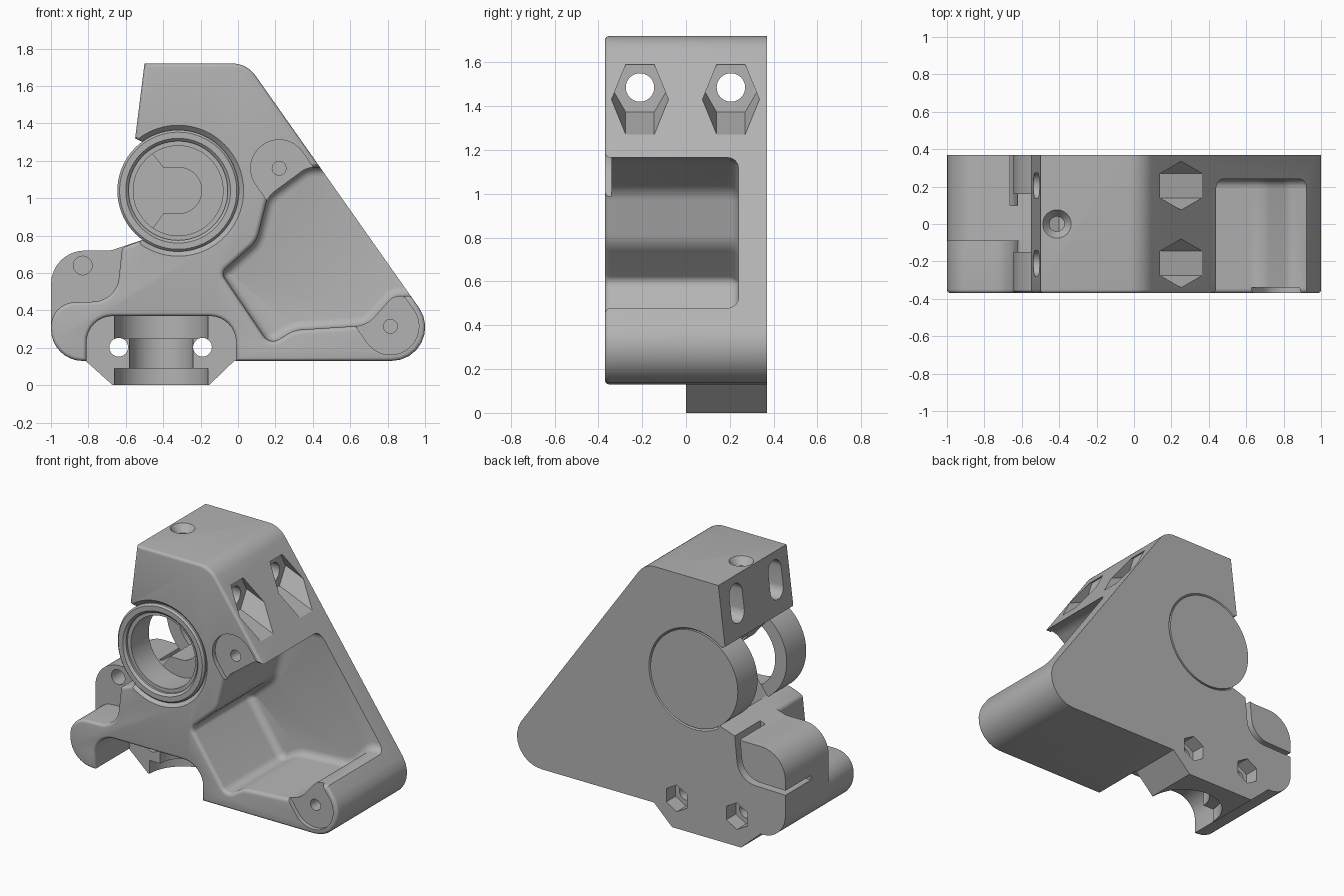
import bpy, bmesh, math
from mathutils import Vector

if "Cube" in bpy.data.objects:
    bpy.data.objects.remove(bpy.data.objects["Cube"])

grey = bpy.data.materials.new("grey_plastic")
grey.use_nodes = True
grey.diffuse_color = (0.45, 0.45, 0.45, 1)
grey.node_tree.nodes["Principled BSDF"].inputs["Base Color"].default_value = (0.45, 0.45, 0.45, 1)


def rounded(corners, steps=8):
    """Polygon from (u, v, radius) corners, each with a fillet."""
    out, n = [], len(corners)
    for i, (u, v, r) in enumerate(corners):
        p = Vector((u, v))
        if not r:
            out.append(p)
            continue
        a = (Vector(corners[i - 1][:2]) - p).normalized()
        b = (Vector(corners[(i + 1) % n][:2]) - p).normalized()
        half = a.angle(b) / 2
        c = p + (a + b).normalized() * r / math.sin(half)
        s, e = p + a * r / math.tan(half) - c, p + b * r / math.tan(half) - c
        start = math.atan2(s.y, s.x)
        turn = (math.atan2(e.y, e.x) - start + math.pi) % math.tau - math.pi
        for k in range(steps + 1):
            t = start + turn * k / steps
            out.append(c + r * Vector((math.cos(t), math.sin(t))))
    return out


def circle(u, v, r, n=64, phase=0.0):
    return [Vector((u + r * math.cos(phase + math.tau * i / n),
                    v + r * math.sin(phase + math.tau * i / n))) for i in range(n)]


def offset(pts, d):
    """Grow (d > 0) or shrink a polygon."""
    if not d:
        return pts
    n = len(pts)
    area = sum(pts[i - 1].x * pts[i].y - pts[i].x * pts[i - 1].y for i in range(n))
    sign = 1 if area > 0 else -1
    out = []
    for i, p in enumerate(pts):
        e1, e2 = (p - pts[i - 1]).normalized(), (pts[(i + 1) % n] - p).normalized()
        n1, n2 = Vector((e1.y, -e1.x)), Vector((e2.y, -e2.x))
        out.append(p + (n1 + n2) * (sign * d / max(0.4, 1 + n1.dot(n2))))
    return out


def prism(name, pts, layers, axis="y"):
    """Loft a polygon through layers of (depth, growth, shift)."""
    bm, rings = bmesh.new(), []
    for t, grow, *shift in layers:
        dv = shift[0] if shift else 0
        ring = []
        for p in offset(pts, grow):
            u, v = p.x, p.y + dv
            ring.append(bm.verts.new({"x": (t, u, v), "y": (u, t, v), "z": (u, v, t)}[axis]))
        rings.append(ring)
    for r1, r2 in zip(rings, rings[1:]):
        for i in range(len(pts)):
            bm.faces.new((r1[i - 1], r1[i], r2[i], r2[i - 1]))
    bm.faces.new(rings[0])
    bm.faces.new(rings[-1])
    bmesh.ops.recalc_face_normals(bm, faces=bm.faces)
    mesh = bpy.data.meshes.new(name)
    bm.to_mesh(mesh)
    bm.free()
    mesh.materials.append(grey)
    ob = bpy.data.objects.new(name, mesh)
    bpy.context.collection.objects.link(ob)
    return ob


def straight(a, b):
    return [(a, 0), (b, 0)]


def soften(y, r, grow, sign=1):
    """Quarter-round layers starting at the face y."""
    return [(y + r * (1 - math.cos(k * math.pi / 8)),
             sign * grow * (1 - math.sin(k * math.pi / 8))) for k in range(5)]


FRONT, BACK = -0.37, 0.37
BX, BZ = -0.32, 1.04          # bearing centre

# Main bracket body, front edge rounded
body = prism("bracket_body", rounded([
    (-0.5, 1.72, 0), (0.048, 1.72, 0.15), (1.168, 0.13, 0.18), (-1, 0.13, 0.17),
    (-1, 0.44, 0.13), (-0.65, 0.45, 0.14), (-0.62, 0.735, 0.03), (-0.5, 0.78, 0),
    (-0.4, 0.917, 0), (-0.195, 0.917, 0.123), (-0.195, 1.165, 0.123),
    (-0.4, 1.165, 0), (-0.51, 1.3, 0), (-0.55, 1.32, 0)]),
    soften(FRONT, 0.02, 0.02, -1) + [(BACK, 0)])


def combine(tool, operation):
    mod = body.modifiers.new(tool.name, "BOOLEAN")
    mod.operation, mod.solver, mod.object = operation, "EXACT", tool
    tool.hide_render = True
    bpy.context.view_layer.objects.active = body
    bpy.ops.object.modifier_apply(modifier=mod.name)
    bpy.data.objects.remove(tool)


def add(*args):
    combine(prism(*args), "UNION")


def cut(*args):
    combine(prism(*args), "DIFFERENCE")


# Bearing rings with a groove where they meet the body
boss = circle(BX, BZ, 0.325, 96)
cut("front_groove", boss, [(FRONT - 0.02, 0.04), (FRONT, 0.025), (FRONT + 0.025, 0)])
cut("back_groove", boss, [(BACK - 0.015, 0), (BACK, 0.012), (BACK + 0.02, 0.02)])
add("front_ring", boss, [(FRONT, -0.012), (FRONT + 0.012, 0), (-0.15, 0)])
add("back_disc", boss, [(0.16, 0), (BACK, 0)])
cut("bearing_mouth", circle(BX, BZ, 0.265, 96),
    [(FRONT - 0.02, 0.03), (FRONT, 0.015), (FRONT + 0.015, 0), (FRONT + 0.03, 0)])
cut("front_bore", circle(BX, BZ, 0.24, 96), straight(FRONT - 0.05, -0.15))
cut("back_bore", circle(BX, BZ, 0.24, 96), straight(0.15, 0.3))

# Side lobe with a thin slit behind it and a blind hole
add("side_lobe", rounded([(-1, 0.3, 0), (-1, 0.72, 0.18), (-0.68, 0.72, 0.1),
                          (-0.5, 0.78, 0), (-0.5, 0.3, 0)]), straight(-0.09, BACK))
curve = rounded([(-1.1, 0.438, 0), (-0.65, 0.448, 0.14), (-0.615, 0.82, 0)])
cut("lobe_slit", curve + [p + Vector((-0.035, 0.03)) for p in reversed(curve)],
    straight(0.1, 0.5))
cut("lobe_hole", circle(-0.83, 0.64, 0.05, 32), straight(-0.2, 0.12))

# Clamp block and the arch in front of it
add("clamp_block", rounded([(-0.82, 0.135, 0), (-0.67, 0, 0), (-0.155, 0, 0),
                            (-0.015, 0.135, 0), (-0.1, 0.2, 0), (-0.74, 0.2, 0)]),
    straight(0, BACK))
cut("clamp_arch", rounded([(-0.81, -0.1, 0), (-0.81, 0.37, 0.14),
                           (-0.01, 0.37, 0.14), (-0.01, -0.1, 0)]),
    [(FRONT - 0.02, 0.02)] + soften(FRONT, 0.02, 0.02) + [(0, 0)])
for r, low, high in ((0.25, -0.1, 0.09), (0.17, 0.05, 0.3), (0.25, 0.25, 0.37)):
    cut("stepped_bore", circle(-0.41, 0, r), straight(low, high), "z")
for x in (-0.638, -0.19):
    cut("clamp_screw_hole", circle(x, 0.203, 0.05, 32), straight(-0.1, 0.5))
    cut("clamp_nut_pocket", circle(x, 0.203, 0.09, 6, math.pi / 6), straight(0.27, 0.5))

# Large pocket, open to the sloping side
pocket = rounded([(0.9, 1.165, 0), (0.37, 1.165, 0.12), (0.16, 1.01, 0.12),
                  (0.1, 0.77, 0.15), (-0.09, 0.6, 0.04), (0.17, 0.215, 0.06),
                  (0.3, 0.295, 0.15), (0.69, 0.32, 0.15), (0.83, 0.478, 0.08),
                  (1.3, 0.478, 0)])
floor = [(0.24 - (y - FRONT), -0.05 + g) for y, g in reversed(
    [(FRONT + 0.05 * (1 - math.cos(k * math.pi / 8)),
      0.05 * math.sin(k * math.pi / 8)) for k in range(5)])]
cut("side_pocket", pocket,
    [(FRONT - 0.02, 0.025)] + soften(FRONT, 0.025, 0.025) + floor)

# Screw seats: shallow recesses running into the pocket
for x, z, sign in ((0.22, 1.16, 1), (0.815, 0.315, -1)):
    along = Vector((0.576, -0.818)) * sign
    start = math.atan2(along.y, along.x) + math.pi / 2
    seat = [Vector((x + 0.152 * math.cos(start + math.pi * k / 24),
                    z + 0.152 * math.sin(start + math.pi * k / 24))) for k in range(25)]
    seat += [seat[-1] + along * 0.17, seat[0] + along * 0.17]
    cut("screw_seat", seat, straight(FRONT - 0.05, -0.34))
    cut("screw_hole", circle(x, z, 0.037, 32), straight(FRONT - 0.05, 0.1))

# Cross bolts: nut pocket on the slope, hole, and slot on the far face
for y in (-0.21, 0.205):
    cut("nut_pocket", circle(y, 1.485, 0.13, 6), [(0.12, 0, 0), (0.6, 0, -0.2)], "x")
    cut("bolt_hole", circle(y, 1.485, 0.065, 32), straight(-0.8, 0.3), "x")
    cut("bolt_slot", rounded([(y - 0.068, 1.415, 0.067), (y + 0.068, 1.415, 0.067),
                              (y + 0.068, 1.67, 0.067), (y - 0.068, 1.67, 0.067)]),
        straight(-0.8, -0.3), "x")

# Countersunk hole in the top
cut("top_hole", circle(-0.412, 0, 0.04, 32),
    [(1.1, 0), (1.67, 0), (1.72, 0.036), (1.78, 0.07)], "z")

# Smooth rounded surfaces, keep the crisp edges
bpy.ops.object.select_all(action="DESELECT")
body.select_set(True)
bpy.context.view_layer.objects.active = body
bpy.ops.object.shade_smooth_by_angle(angle=math.radians(30))
